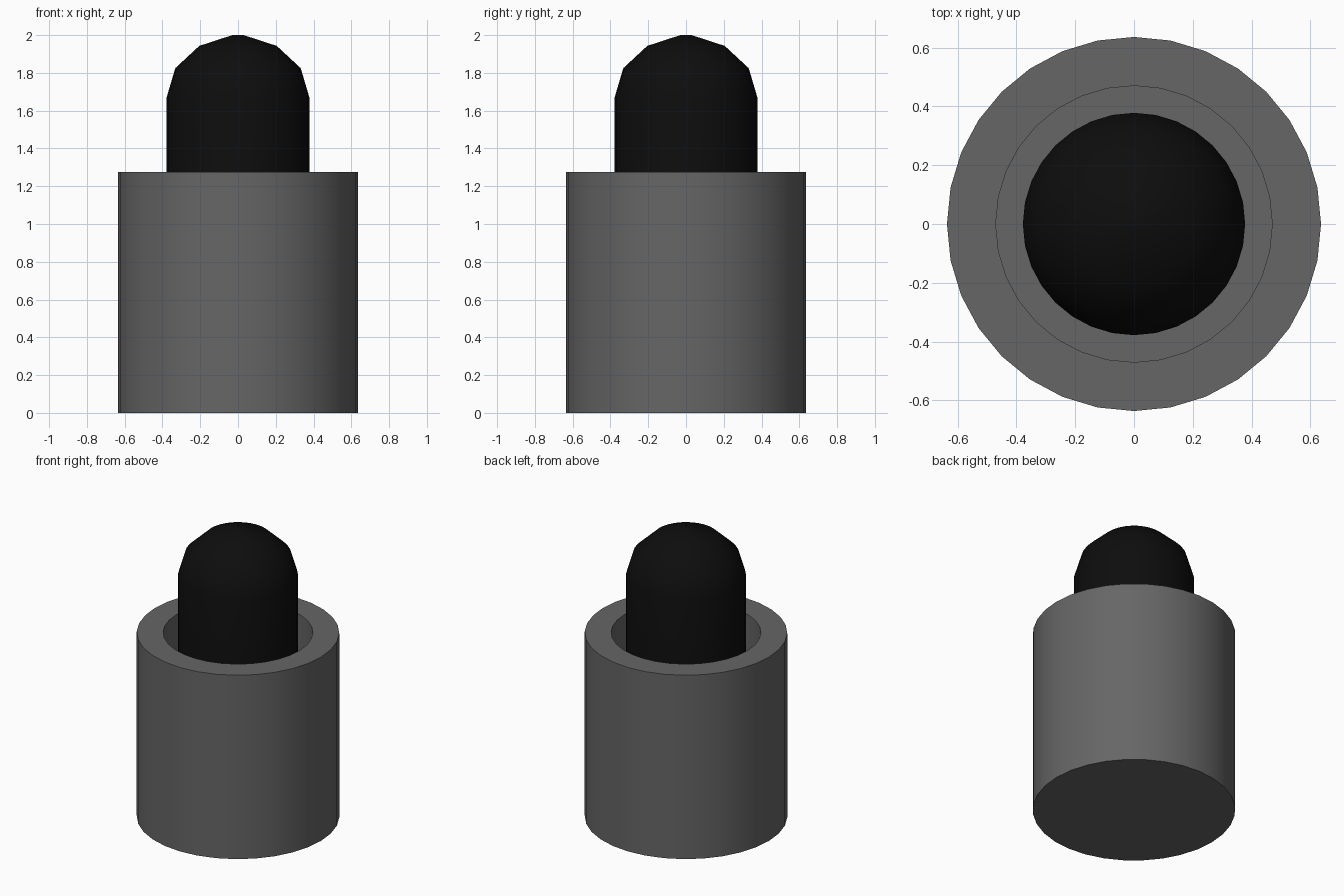
import bpy, bmesh, math

if "Cube" in bpy.data.objects:
    bpy.data.objects.remove(bpy.data.objects["Cube"])

SIDES = 32


def lathe(name, profile, color):
    """Revolve (radius, z) rings and cap both ends."""
    bm = bmesh.new()
    rings = []
    for r, z in profile:
        rings.append([bm.verts.new((r * math.cos(a), r * math.sin(a), z))
                      for a in (2 * math.pi * i / SIDES for i in range(SIDES))])
    for low, high in zip(rings, rings[1:]):
        for i in range(SIDES):
            j = (i + 1) % SIDES
            bm.faces.new((low[i], low[j], high[j], high[i]))
    bm.faces.new(rings[0][::-1])
    bm.faces.new(rings[-1])
    bmesh.ops.recalc_face_normals(bm, faces=bm.faces[:])
    mesh = bpy.data.meshes.new(name)
    bm.to_mesh(mesh)
    bm.free()
    obj = bpy.data.objects.new(name, mesh)
    bpy.context.collection.objects.link(obj)
    mat = bpy.data.materials.new(name + "_color")
    mat.diffuse_color = color
    mat.use_nodes = True
    mat.node_tree.nodes["Principled BSDF"].inputs["Base Color"].default_value = mat.diffuse_color
    mesh.materials.append(mat)
    bpy.ops.object.select_all(action='DESELECT')
    obj.select_set(True)
    bpy.context.view_layer.objects.active = obj
    bpy.ops.object.shade_smooth_by_angle(angle=math.radians(35))
    return obj


FLOOR = 0.6

# Thick-walled cup with a recess
lathe("outer_sleeve",
      [(0.636, 0), (0.636, 1.274), (0.47, 1.274), (0.47, FLOOR)],
      (0.133, 0.133, 0.133, 1))

# Round-topped plunger standing in the recess
lathe("domed_plunger",
      [(0.378, FLOOR), (0.378, 1.67), (0.332, 1.825), (0.205, 1.943), (0.03, 2.0)],
      (0.004, 0.004, 0.004, 1))
